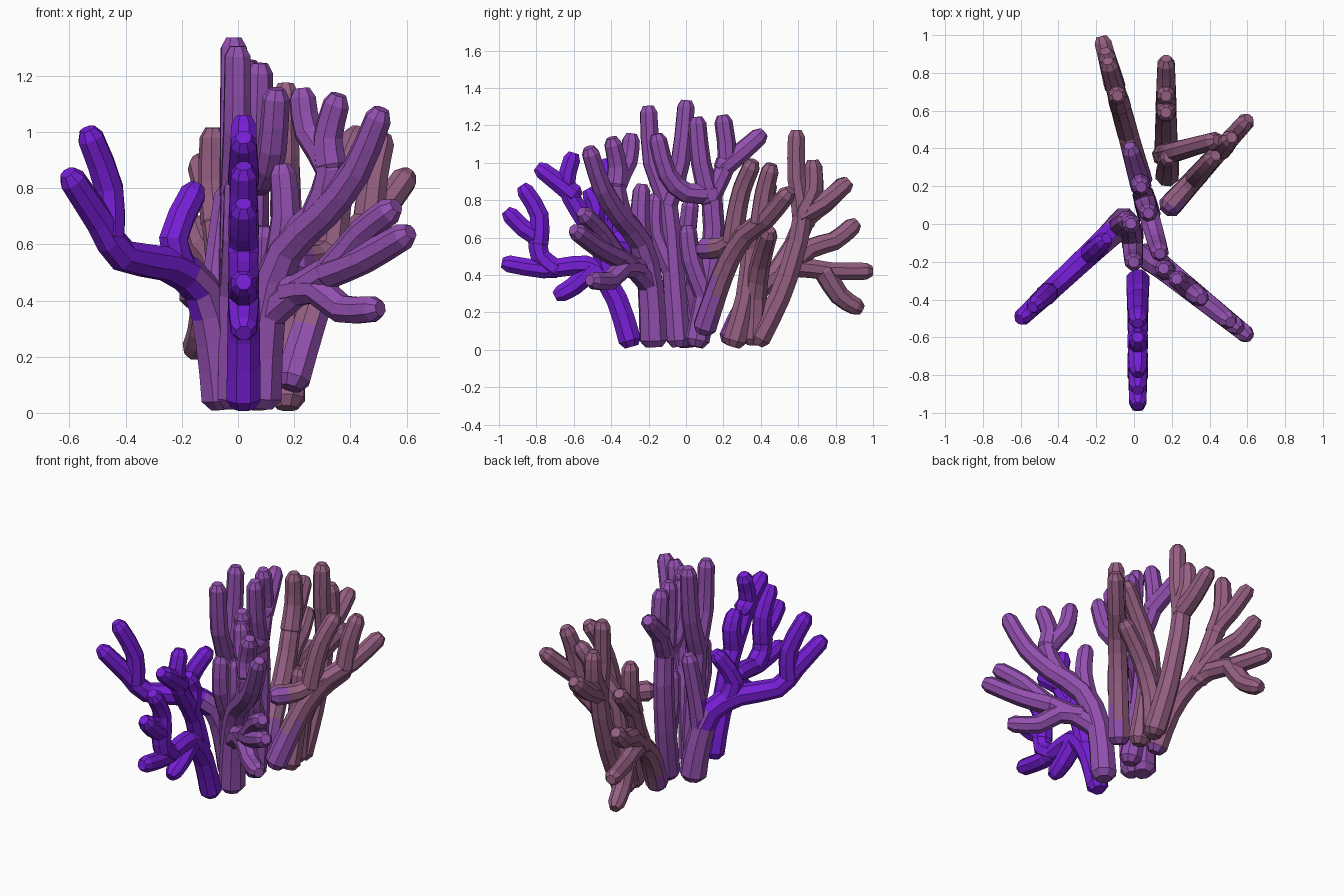
import bpy, bmesh, math
from mathutils import Vector


def material(name, rgb):
    m = bpy.data.materials.new(name)
    m.diffuse_color = (*rgb, 1)
    return m


VIOLET, PURPLE, MAUVE = 0, 1, 2
MATS = [material("violet", (0.185, 0.013, 0.68)),
        material("purple", (0.29, 0.08, 0.43)),
        material("mauve", (0.30, 0.115, 0.225))]
SIDES = 8


def rounded(pts):
    """Insert a curve midpoint in each segment, to round the bends."""
    ext = [2 * pts[0] - pts[1]] + pts + [2 * pts[-1] - pts[-2]]
    out = []
    for a, b, c, d in zip(ext, ext[1:], ext[2:], ext[3:]):
        out += [b, (9 * (b + c) - a - d) / 16]
    return out + [pts[-1]]


def tube(bm, pts, normal, r0, r1):
    """Tapering faceted branch in a flat plane, with chamfered ends."""
    pts = rounded(pts)
    n = len(pts)
    tang = []
    for i in range(n):
        a = (pts[i] - pts[max(i - 1, 0)]).normalized()
        b = (pts[min(i + 1, n - 1)] - pts[i]).normalized()
        tang.append((a + b).normalized())
    stations = [(pts[0] - tang[0] * 0.035, tang[0], r0 * 0.6)]
    for i in range(n):
        stations.append((pts[i], tang[i], r0 + (r1 - r0) * i / (n - 1)))
    stations.append((pts[-1] + tang[-1] * 0.035, tang[-1], r1 * 0.6))
    rings = []
    for p, t, r in stations:
        side = t.cross(normal).normalized()
        rings.append([bm.verts.new(p + r * (side * math.cos(a) + normal * math.sin(a)))
                      for a in [2 * math.pi * (k + 0.5) / SIDES for k in range(SIDES)]])
    for a, b in zip(rings, rings[1:]):
        for k in range(SIDES):
            j = (k + 1) % SIDES
            bm.faces.new((a[k], a[j], b[j], b[k]))
    bm.faces.new(rings[0][::-1])
    bm.faces.new(rings[-1])


def fan(name, p, q, axis, paths, rule, trunk=0.066):
    """Flat branching fan; p-q is its line seen from above, and paths are
    (x or y, z) points. The first path is the trunk."""
    p, q = Vector((*p, 0)), Vector((*q, 0))
    normal = (q - p).cross(Vector((0, 0, 1))).normalized()
    bm = bmesh.new()
    for i, path in enumerate(paths):
        pts = [p + (q - p) * ((c - p[axis]) / (q[axis] - p[axis])) + Vector((0, 0, z))
               for c, z in path]
        tube(bm, pts, normal, trunk if i == 0 else 0.06, 0.049)
    bmesh.ops.recalc_face_normals(bm, faces=bm.faces[:])
    for f in bm.faces:
        f.material_index = rule(f.calc_center_median())
    me = bpy.data.meshes.new(name)
    bm.to_mesh(me)
    bm.free()
    for m in MATS:
        me.materials.append(m)
    bpy.context.collection.objects.link(bpy.data.objects.new(name, me))


X, Y = 0, 1

# front violet fan
fan("front_fan", (0.02, -0.25), (0.02, -1.0), Y, [
    [(-0.30, 0.05), (-0.37, 0.27), (-0.48, 0.43), (-0.60, 0.45), (-0.76, 0.43), (-0.95, 0.46)],
    [(-0.50, 0.43), (-0.60, 0.34), (-0.67, 0.30)],
    [(-0.70, 0.43), (-0.78, 0.50), (-0.80, 0.60), (-0.87, 0.65), (-0.94, 0.72)],
    [(-0.79, 0.57), (-0.785, 0.72), (-0.86, 0.85)],
    [(-0.40, 0.36), (-0.47, 0.58), (-0.57, 0.74), (-0.64, 0.88), (-0.61, 1.02)],
    [(-0.60, 0.83), (-0.69, 0.90), (-0.77, 0.96)],
    [(-0.50, 0.64), (-0.48, 0.76), (-0.51, 0.83)],
], lambda c: VIOLET)

# left fan, purple at the stem
fan("left_fan", (0.0, 0.06), (-0.6, -0.5), X, [
    [(-0.055, 0.05), (-0.08, 0.25), (-0.13, 0.44), (-0.25, 0.53), (-0.41, 0.56),
     (-0.49, 0.68), (-0.59, 0.83)],
    [(-0.46, 0.63), (-0.46, 0.80), (-0.525, 0.98)],
    [(-0.19, 0.49), (-0.23, 0.62), (-0.16, 0.78)],
    [(-0.09, 0.30), (-0.07, 0.52), (-0.04, 0.77)],
], lambda c: VIOLET if c.x < -0.12 and c.z > 0.33 else PURPLE, 0.08)

# tall narrow middle fan
fan("middle_fan", (-0.02, 0.07), (0.0, -0.22), Y, [
    [(-0.04, 0.05), (-0.07, 0.45), (-0.10, 0.78), (-0.18, 1.0), (-0.20, 1.27)],
    [(-0.10, 0.78), (-0.03, 1.0), (0.0, 1.30)],
    [(-0.06, 0.40), (-0.16, 0.62), (-0.16, 0.80)],
], lambda c: PURPLE)

# slanted purple fan behind the middle
fan("inner_fan", (0.15, -0.2), (-0.02, 0.4), Y, [
    [(0.06, 0.05), (0.12, 0.35), (0.15, 0.65), (0.14, 0.83), (0.22, 1.0), (0.20, 1.22)],
    [(0.15, 0.84), (0.0, 0.84), (-0.10, 0.94), (-0.15, 1.12)],
    [(0.13, 0.80), (0.08, 1.0), (0.06, 1.21)],
    [(0.20, 0.98), (0.30, 1.06), (0.39, 1.14)],
    [(0.10, 0.30), (0.03, 0.48), (0.01, 0.63)],
], lambda c: PURPLE)

# large right fan
fan("right_fan", (0.05, -0.15), (0.6, -0.59), X, [
    [(0.08, 0.05), (0.10, 0.35), (0.17, 0.58), (0.31, 0.72), (0.42, 0.86), (0.50, 1.05)],
    [(0.28, 0.70), (0.33, 0.86), (0.25, 1.0), (0.23, 1.12)],
    [(0.33, 0.88), (0.32, 0.98), (0.35, 1.10)],
    [(0.15, 0.54), (0.17, 0.70), (0.16, 0.85)],
    [(0.10, 0.34), (0.20, 0.43), (0.33, 0.51), (0.44, 0.64), (0.54, 0.72)],
    [(0.32, 0.50), (0.45, 0.55), (0.59, 0.63)],
    [(0.18, 0.43), (0.28, 0.44), (0.37, 0.37), (0.48, 0.37)],
], lambda c: PURPLE, 0.078)

# back right fan, purple at the foot
fan("back_right_fan", (0.195, 0.10), (0.6, 0.55), Y, [
    [(0.10, 0.12), (0.16, 0.30), (0.23, 0.48), (0.32, 0.62), (0.43, 0.70), (0.54, 0.83)],
    [(0.10, 0.54), (0.20, 0.55), (0.32, 0.63)],
    [(0.40, 0.68), (0.42, 0.84), (0.45, 0.96)],
    [(0.25, 0.58), (0.27, 0.72), (0.30, 0.86), (0.35, 0.98)],
], lambda c: PURPLE if c.y < (0.17 if c.z < 0.35 else 0.1) else MAUVE)

# low back side fan
fan("back_side_fan", (0.1, 0.35), (0.46, 0.45), X, [
    [(0.16, 0.06), (0.18, 0.28), (0.27, 0.46), (0.43, 0.62)],
    [(0.18, 0.30), (0.20, 0.55), (0.30, 0.72), (0.42, 0.88)],
], lambda c: MAUVE)
fan("back_side_stem", (0.17, 0.2), (0.19, 0.4), Y, [
    [(0.26, 0.05), (0.32, 0.28), (0.35, 0.58)],
], lambda c: MAUVE)

# tall back fan
fan("back_tall_fan", (0.17, 0.25), (0.17, 0.9), Y, [
    [(0.39, 0.06), (0.50, 0.28), (0.57, 0.48), (0.62, 0.70), (0.59, 0.92), (0.59, 1.14)],
    [(0.61, 0.72), (0.74, 0.79), (0.85, 0.88)],
    [(0.62, 0.74), (0.68, 0.86), (0.68, 0.98)],
], lambda c: MAUVE)

# rearmost fan, purple at the foot
fan("rear_fan", (0.0, 0.36), (-0.17, 0.98), Y, [
    [(0.24, 0.06), (0.33, 0.25), (0.46, 0.39), (0.60, 0.44), (0.76, 0.42), (0.96, 0.42)],
    [(0.74, 0.42), (0.82, 0.29), (0.91, 0.23)],
    [(0.52, 0.41), (0.66, 0.54), (0.79, 0.58), (0.89, 0.66)],
    [(0.48, 0.40), (0.58, 0.56), (0.64, 0.70), (0.74, 0.78), (0.84, 0.88)],
    [(0.63, 0.68), (0.68, 0.82), (0.68, 0.98)],
], lambda c: PURPLE if c.y < 0.3 else MAUVE)
